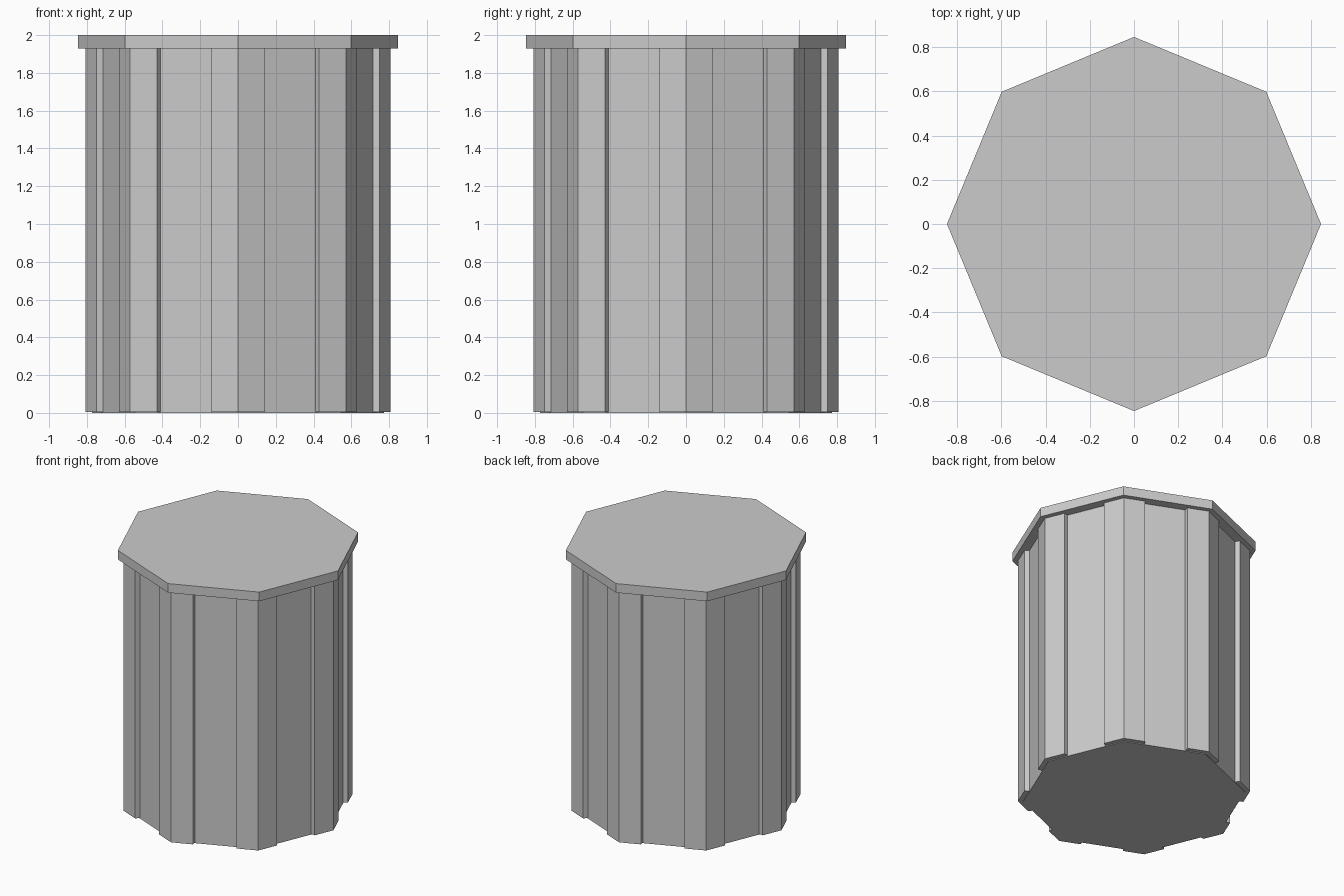
import bpy, bmesh
from math import sin, cos, pi
from mathutils import Vector

cube = bpy.data.objects.get("Cube")
if cube:
    bpy.data.objects.remove(cube, do_unlink=True)

grey = bpy.data.materials.new("light grey")
grey.use_nodes = True
colour = (0.6, 0.6, 0.6, 1)
grey.diffuse_color = colour
grey.node_tree.nodes["Principled BSDF"].inputs["Base Color"].default_value = colour

SIDES = 8
RIB_R, CORE_R, LID_R = 0.808, 0.772, 0.846
RIB_BOTTOM, LID_BOTTOM, TOP = 0.005, 1.93, 2.0


def corner(i, radius):
    a = 2 * pi * i / SIDES
    return Vector((radius * cos(a), radius * sin(a), 0))


def prism(name, outline, bottom, top):
    """Extrude a flat outline straight up from bottom to top."""
    bm = bmesh.new()
    face = bm.faces.new([bm.verts.new((p.x, p.y, bottom)) for p in outline])
    new = bmesh.ops.extrude_face_region(bm, geom=[face], use_keep_orig=True)["geom"]
    bmesh.ops.translate(bm, vec=(0, 0, top - bottom),
                        verts=[v for v in new if isinstance(v, bmesh.types.BMVert)])
    bmesh.ops.recalc_face_normals(bm, faces=bm.faces)
    mesh = bpy.data.meshes.new(name)
    bm.to_mesh(mesh)
    bm.free()
    mesh.materials.append(grey)
    obj = bpy.data.objects.new(name, mesh)
    bpy.context.collection.objects.link(obj)


# Octagonal core and overhanging lid
prism("core", [corner(i, CORE_R) for i in range(SIDES)], 0, LID_BOTTOM)
prism("lid", [corner(i, LID_R) for i in range(SIDES)], LID_BOTTOM, TOP)

# Corner ribs, each wrapping a quarter of the way along both adjoining sides
for i in range(SIDES):
    def arc(radius):
        mid = corner(i, radius)
        return [mid.lerp(corner(i - 1, radius), 0.25), mid,
                mid.lerp(corner(i + 1, radius), 0.25)]
    prism(f"corner_rib_{i + 1}", arc(RIB_R) + arc(CORE_R)[::-1], RIB_BOTTOM, LID_BOTTOM)
